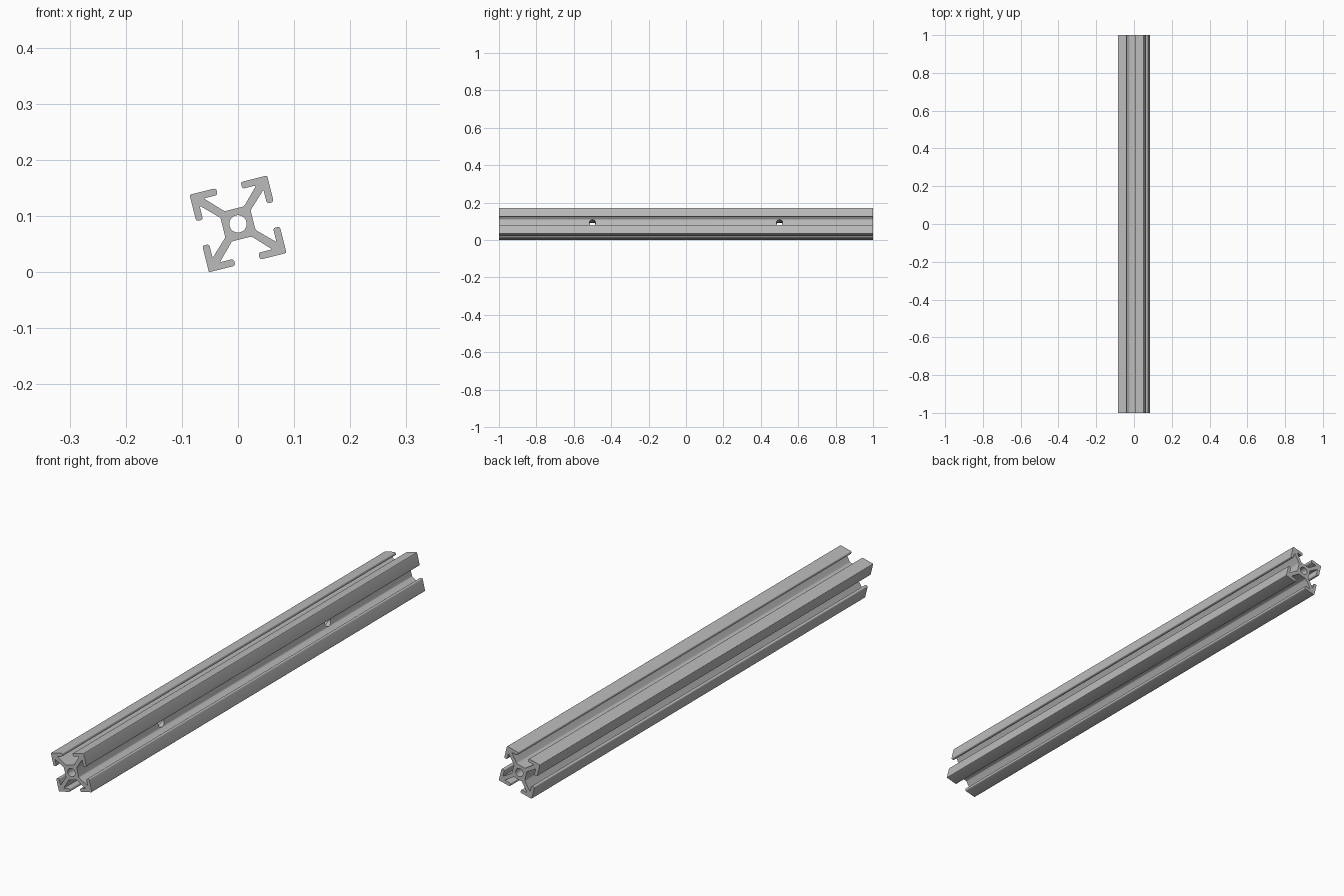
import bpy
import bmesh
import math
from mathutils import Vector, Matrix

if "Cube" in bpy.data.objects:
    bpy.data.objects.remove(bpy.data.objects["Cube"])

TILT = math.radians(14)
LENGTH = 2.0
HALF = 0.0712        # half width of the square section
LIP = 0.0587         # inner side of the lips
SLOT = 0.0225        # half width of the slot mouth
CORE = 0.0277        # half width of the core

aluminium = bpy.data.materials.new("aluminium_grey")
aluminium.use_nodes = True
grey = (0.5, 0.5, 0.5, 1)
aluminium.diffuse_color = grey
aluminium.node_tree.nodes["Principled BSDF"].inputs["Base Color"].default_value = grey


def rounded(corners, steps=5):
    """Round each (point, setback) corner of a closed outline."""
    outline = []
    for i, (p, d) in enumerate(corners):
        a = p + (corners[i - 1][0] - p).normalized() * d
        b = p + (corners[(i + 1) % len(corners)][0] - p).normalized() * d
        for s in range(steps + 1):
            t = s / steps
            outline.append(a * (1 - t) ** 2 + p * 2 * t * (1 - t) + b * t * t)
    return outline


# One arm: half of it, mirrored over the diagonal, then turned four times
half_arm = [(CORE, 0.018, 0.003), (LIP, 0.048, 0.003), (LIP, SLOT, 0.005),
            (HALF, SLOT, 0.005)]
arm = half_arm + [(HALF, HALF, 0.003)] + [(v, u, d) for u, v, d in reversed(half_arm)]
corners = []
for k in range(4):
    turn = Matrix.Rotation(k * math.pi / 2 + TILT, 2)
    corners += [(turn @ Vector((u, v)), d) for u, v, d in arm]
outline = rounded(corners)
centre_z = -min(p.y for p in outline)

# Slotted rail extruded along its length
bm = bmesh.new()
cap = bm.faces.new([bm.verts.new((p.x, -LENGTH / 2, p.y + centre_z)) for p in outline])
sweep = bmesh.ops.extrude_face_region(bm, geom=[cap], use_keep_orig=True)
moved = [g for g in sweep["geom"] if isinstance(g, bmesh.types.BMVert)]
bmesh.ops.translate(bm, verts=moved, vec=(0, LENGTH, 0))
bmesh.ops.recalc_face_normals(bm, faces=bm.faces)
mesh = bpy.data.meshes.new("slotted_rail")
bm.to_mesh(mesh)
bm.free()
rail = bpy.data.objects.new("slotted_rail", mesh)
bpy.context.collection.objects.link(rail)
mesh.materials.append(aluminium)


def drill(name, radius, depth, y, rotation):
    """Cut a round hole through the rail."""
    bpy.ops.mesh.primitive_cylinder_add(vertices=32, radius=radius, depth=depth,
                                        location=(0, y, centre_z), rotation=rotation)
    cutter = bpy.context.object
    cutter.name = name
    cutter.hide_render = True
    cutter.data.materials.append(aluminium)
    cut = rail.modifiers.new(name, 'BOOLEAN')
    cut.operation = 'DIFFERENCE'
    cut.solver = 'EXACT'
    cut.object = cutter
    bpy.ops.object.select_all(action='DESELECT')
    bpy.context.view_layer.objects.active = rail
    rail.select_set(True)
    bpy.ops.object.modifier_apply(modifier=cut.name)
    bpy.data.objects.remove(cutter)


# Central bore and the two cross holes
drill("bore", 0.0155, LENGTH + 0.2, 0, (math.pi / 2, 0, 0))
for y in (-0.5, 0.5):
    drill("cross_hole", 0.0168, 0.2, y, (0, math.pi / 2 - TILT, 0))

bpy.ops.object.shade_smooth_by_angle(angle=math.radians(30))
